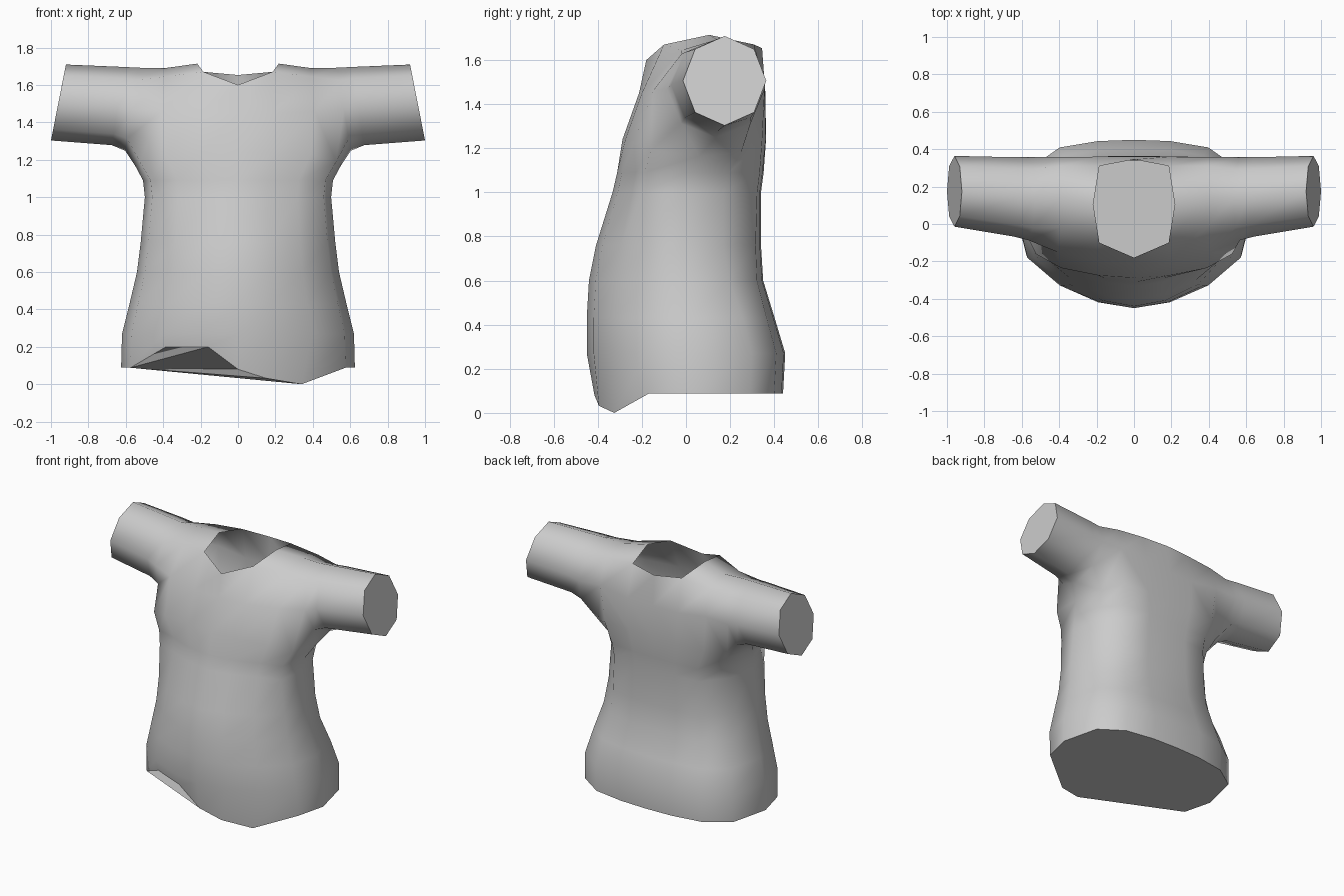
import bpy, bmesh, math

if "Cube" in bpy.data.objects:
    bpy.data.objects.remove(bpy.data.objects["Cube"])

bm = bmesh.new()
cache = {}


def vert(p, s=1):
    key = (round(p[0] * s, 4) + 0.0, round(p[1], 4), round(p[2], 4))
    if key not in cache:
        cache[key] = bm.verts.new(key)
    return cache[key]


def face(vs, s=1, cap=False):
    f = bm.faces.new(vs if s > 0 else vs[::-1])
    f.smooth = not cap
    if cap:
        caps.append(f)
    return f


def oval(z, w, f, b, q3=.40, side=.03, q5=.66, q6=.91):
    """Half torso outline, front centre -> side -> back centre; q values shape the corners."""
    return [(0, f, z), (.31 * w, .93 * f, z), (.64 * w, .73 * f, z), (.92 * w, q3 * f, z),
            (w, side, z), (.9 * w, q5 * b, z), (.64 * w, q6 * b, z), (.31 * w, .985 * b, z), (0, b, z)]


def octagon(x_top, x_bot, y, z, ry, rz):
    """Sleeve loop: bottom, then round by the front, top and back."""
    pts = []
    for k in range(8):
        a = k * math.pi / 4
        c = math.cos(a)
        pts.append((x_top + (x_bot - x_top) * (1 + c) / 2, y - ry * math.sin(a), z - rz * c))
    return pts


caps, hems = [], {}
for s in (1, -1):
    # Torso rings, with the uneven hem at the front
    hem = oval(.088, .625, -.42, .44)
    hem[0] = (0, -.415, .08)
    if s > 0:
        hem[1:3] = [(.15, -.395, .032), (.34, -.325, 0)]
    else:
        hem[1:3] = [(.16, -.41, .2), (.385, -.315, .2)]
    chest = [(0, -.288, 1.24), (.19, -.275, 1.24), (.39, -.235, 1.23), (.525, -.16, 1.19),
             (.548, .06, 1.165), (.49, .25, 1.18), (.375, .345, 1.23), (.18, .362, 1.24), (0, .363, 1.24)]
    rings = [hem, oval(.27, .62, -.45, .45), oval(.43, .58, -.45, .402, .40, .02, .64, .91),
             oval(.6, .54, -.44, .35, .40, 0, .56, .92), oval(.76, .52, -.408, .34, .43, -.02, .50, .93),
             oval(1.0, .498, -.333, .34, .58, -.02, .50, .95), oval(1.09, .508, -.312, .352, .60, 0, .55, .95),
             chest]
    rows = [[vert(p, s) for p in r] for r in rings]
    for a, b in zip(rows, rows[1:]):
        for i in range(8):
            face([a[i], a[i + 1], b[i + 1], b[i]], s)
    T = rows[-1]
    hems[s] = rows[0]

    # Upper chest, open neck edge, shoulder and upper back
    F = [vert(p, s) for p in [(0, -.213, 1.45), (.19, -.20, 1.45), (.41, -.15, 1.46)]]
    B = [vert(p, s) for p in [(0, .36, 1.45), (.19, .36, 1.45), (.40, .357, 1.48)]]
    N = [vert(p, s) for p in [(0, -.18, 1.6), (.185, -.10, 1.67), (.218, .105, 1.714),
                             (.185, .31, 1.67), (0, .345, 1.653)]]
    S = [vert(p, s) for p in [(.39, -.02, 1.645), (.39, .145, 1.690), (.39, .31, 1.648)]]
    for q in [(T[0], T[1], F[1], F[0]), (T[1], T[2], F[2], F[1]), (T[2], T[3], F[2]),
              (F[0], F[1], N[1], N[0]), (F[1], F[2], S[0], N[1]), (N[1], S[0], S[1], N[2]),
              (N[2], S[1], S[2], N[3]), (N[3], S[2], B[2], B[1]), (N[4], N[3], B[1], B[0]),
              (T[8], B[0], B[1], T[7]), (T[7], B[1], B[2], T[6]), (T[6], B[2], T[5])]:
        face(list(q), s)

    # Sleeve with closed end
    loops = [[T[4], T[3], F[2], S[0], S[1], S[2], B[2], T[5]]]
    for spec in [(.53, .603, .136, 1.470, .222, .222), (.61, .675, .145, 1.487, .212, .209),
                 (.92, 1.0, .175, 1.506, .189, .203)]:
        loops.append([vert(p, s) for p in octagon(*spec)])
    for a, b in zip(loops, loops[1:]):
        for k in range(8):
            face([a[k], b[k], b[(k + 1) % 8], a[(k + 1) % 8]], s)
    face(loops[-1], s, True)

# Hem cap: level panel, dipped corner, and panels under the raised corner
R, L = hems[1], hems[-1]
hem_faces = [face([L[3]] + R[3:] + L[7:3:-1], 1, True), face([L[3], R[2], R[3]], 1, True)]
front = [L[2], L[1], L[0], R[1], R[2]]
hem_faces += [face([L[3], a, b], 1, True) for a, b in zip(front, front[1:])]

for f in caps:
    for e in f.edges:
        e.smooth = False
bmesh.ops.recalc_face_normals(bm, faces=bm.faces[:])
bm.faces.index_update()
hem_ids = [f.index for f in hem_faces]
me = bpy.data.meshes.new("shirt")
bm.to_mesh(me)
bm.free()

# The hem cap shades as one flat panel
normals = [c.vector.copy() for c in me.corner_normals]
for i in hem_ids:
    for c in me.polygons[i].loop_indices:
        normals[c] = (0, 0, -1)
me.normals_split_custom_set(normals)
bpy.context.collection.objects.link(bpy.data.objects.new("shirt", me))
